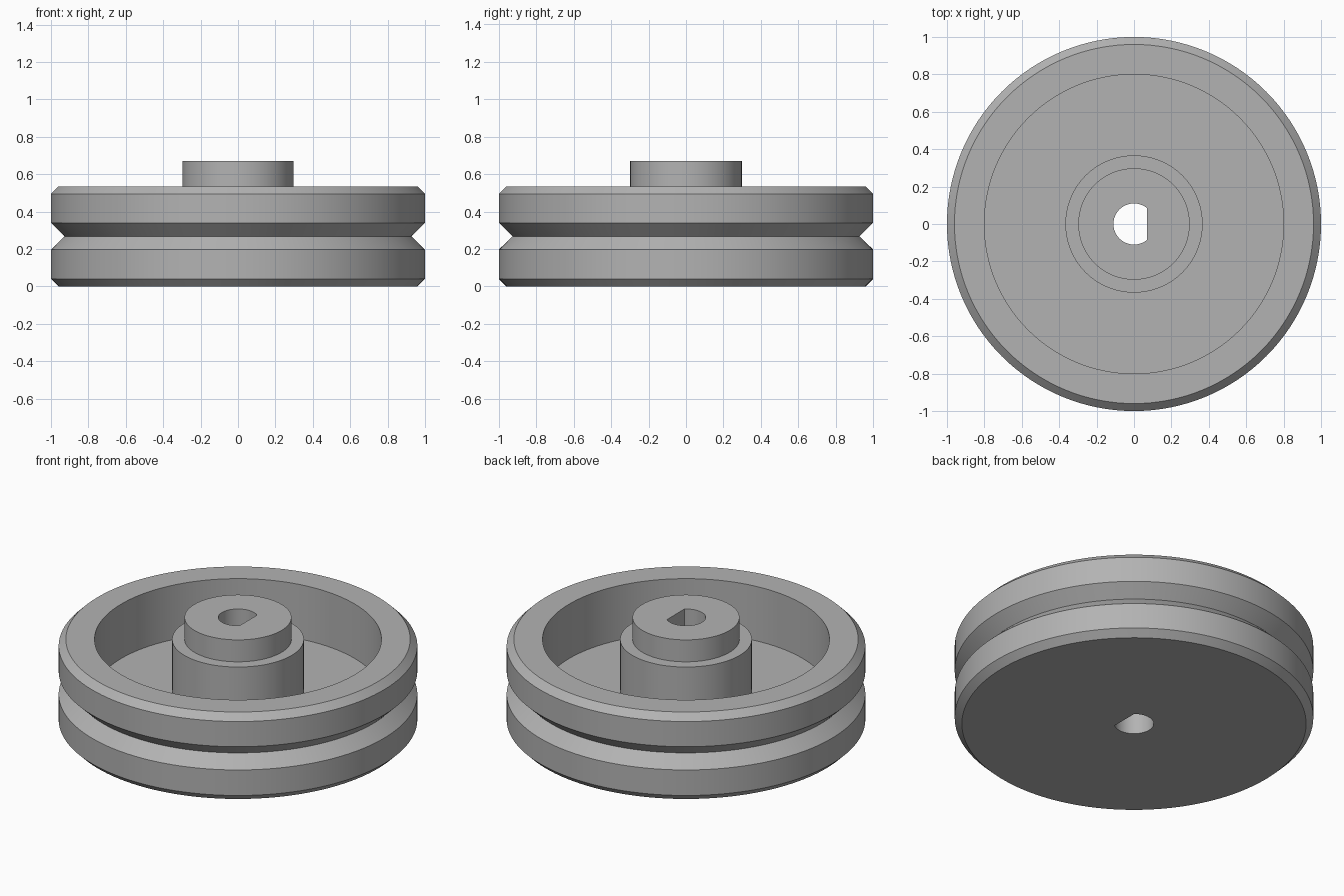
import bpy
import bmesh
import math

SEGMENTS = 128

cube = bpy.data.objects.get("Cube")
if cube:
    bpy.data.objects.remove(cube, do_unlink=True)

# Single grey material
grey = bpy.data.materials.new("plain_grey")
grey.use_nodes = True
colour = (0.45, 0.45, 0.45, 1)
grey.diffuse_color = colour
grey.node_tree.nodes["Principled BSDF"].inputs["Base Color"].default_value = colour


def make_object(name, bm):
    bmesh.ops.recalc_face_normals(bm, faces=bm.faces)
    mesh = bpy.data.meshes.new(name)
    bm.to_mesh(mesh)
    bm.free()
    obj = bpy.data.objects.new(name, mesh)
    bpy.context.collection.objects.link(obj)
    mesh.materials.append(grey)
    return obj


def lathe(name, profile):
    """Spin an (r, z) outline around z and cap its open ends."""
    bm = bmesh.new()
    rings = []
    for r, z in profile:
        rings.append([bm.verts.new((r * math.cos(a), r * math.sin(a), z))
                      for a in (math.tau * i / SEGMENTS for i in range(SEGMENTS))])
    for low, high in zip(rings, rings[1:]):
        for i in range(SEGMENTS):
            j = (i + 1) % SEGMENTS
            bm.faces.new((low[i], low[j], high[j], high[i]))
    bm.faces.new(rings[0])
    bm.faces.new(rings[-1])
    return make_object(name, bm)


# Wheel: chamfered rim with V groove, recessed web, stepped hub
rim = [(0.96, 0), (1, 0.04), (1, 0.197), (0.927, 0.268),
       (1, 0.34), (1, 0.495), (0.96, 0.535)]
recess = [(0.8, 0.535), (0.8, 0.2), (0.367, 0.2), (0.367, 0.535)]
hub = [(0.298, 0.535), (0.298, 0.67)]
wheel = lathe("pulley_wheel", rim + recess + hub)

# D-shaped shaft bore, flat on the +x side
radius, flat = 0.11, 0.07
start = math.acos(flat / radius)
steps = 48
bm = bmesh.new()
outline = []
for i in range(steps + 1):
    a = start + (math.tau - 2 * start) * i / steps
    outline.append(bm.verts.new((radius * math.cos(a), radius * math.sin(a), -0.1)))
base = bm.faces.new(outline)
top = bmesh.ops.extrude_face_region(bm, geom=[base])["geom"]
bmesh.ops.translate(bm, vec=(0, 0, 1),
                    verts=[v for v in top if isinstance(v, bmesh.types.BMVert)])
cutter = make_object("bore_cutter", bm)
cutter.hide_render = True

# Cut the bore and tidy up
cut = wheel.modifiers.new("shaft_bore", 'BOOLEAN')
cut.operation = 'DIFFERENCE'
cut.solver = 'EXACT'
cut.object = cutter
bpy.ops.object.select_all(action='DESELECT')
bpy.context.view_layer.objects.active = wheel
wheel.select_set(True)
bpy.ops.object.modifier_apply(modifier=cut.name)
bpy.data.objects.remove(cutter, do_unlink=True)
bpy.ops.object.shade_smooth_by_angle(angle=math.radians(25))
